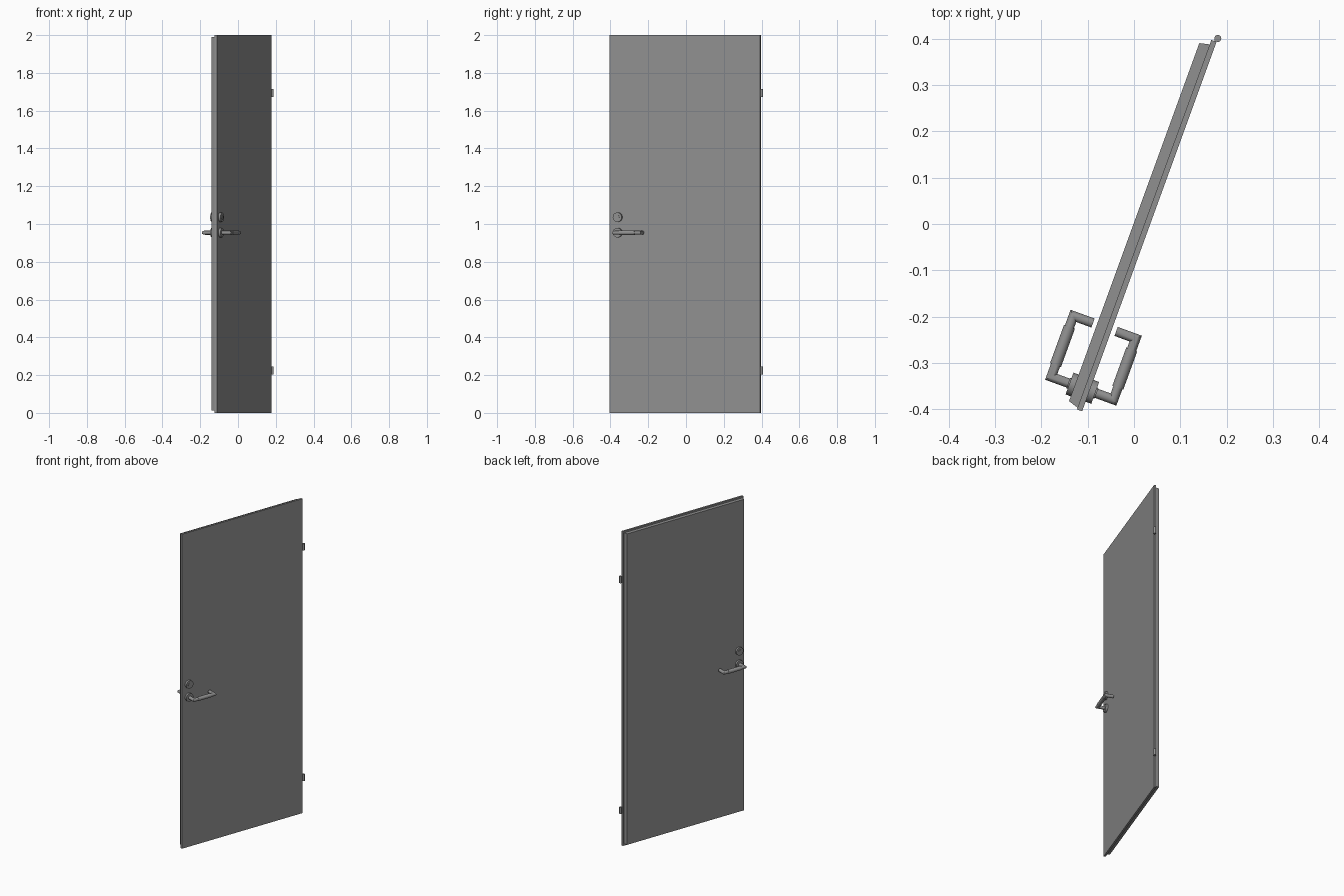
import bpy, bmesh, math
from mathutils import Matrix, Vector

if "Cube" in bpy.data.objects:
    bpy.data.objects.remove(bpy.data.objects["Cube"])

# Local frame: x = through the door thickness, y = along its width; whole door swung open 20 degrees
SWING = Matrix.Rotation(math.radians(-20), 4, 'Z')
MID = 0.0165          # middle of the door thickness
SPINDLE = -0.371      # handle axis along the width

grey = bpy.data.materials.new("mid_grey")
grey.diffuse_color = (0.28, 0.28, 0.28, 1)
grey.use_nodes = True
grey.node_tree.nodes["Principled BSDF"].inputs["Base Color"].default_value = grey.diffuse_color


def finish(name, bm, smooth=False, mirror=False):
    if mirror:  # same fitting on the other face of the door
        bm.transform(Matrix.Translation((2 * MID, 0, 0)) @ Matrix.Scale(-1, 4, (1, 0, 0)))
    bm.transform(SWING)
    bmesh.ops.recalc_face_normals(bm, faces=bm.faces)
    me = bpy.data.meshes.new(name)
    bm.to_mesh(me)
    bm.free()
    me.materials.append(grey)
    ob = bpy.data.objects.new(name, me)
    bpy.context.collection.objects.link(ob)
    if smooth:
        bpy.ops.object.select_all(action='DESELECT')
        ob.select_set(True)
        bpy.context.view_layer.objects.active = ob
        bpy.ops.object.shade_smooth_by_angle(angle=math.radians(35))


def prism(name, outline, z0, z1):
    bm = bmesh.new()
    face = bm.faces.new([bm.verts.new((x, y, z0)) for x, y in outline])
    top = bmesh.ops.extrude_face_region(bm, geom=[face])["geom"]
    bmesh.ops.translate(bm, vec=(0, 0, z1 - z0),
                        verts=[v for v in top if isinstance(v, bmesh.types.BMVert)])
    finish(name, bm)


def tube(bm, path, r, z, seg=20):
    """Round bar along a flat path, with mitred corners."""
    pts = [Vector(p) for p in path]
    rings = []
    for i, p in enumerate(pts):
        dirs = [(b - a).normalized() for a, b in zip(pts, pts[1:])][max(i - 1, 0):i + 1]
        sides = [Vector((-d.y, d.x)) for d in dirs]
        a, b = sides[0], sides[-1]
        m = (a + b) / (1 + a.dot(b))
        ring = []
        for k in range(seg):
            t = 2 * math.pi * k / seg
            q = p + m * r * math.cos(t)
            ring.append(bm.verts.new((q.x, q.y, z + r * math.sin(t))))
        rings.append(ring)
    for a, b in zip(rings, rings[1:]):
        for k in range(seg):
            j = (k + 1) % seg
            bm.faces.new((a[k], a[j], b[j], b[k]))
    bm.faces.new(rings[0])
    bm.faces.new(rings[-1])


# Door leaf: wide front skin and a smaller rebated core with slightly slanted edges
prism("front_leaf", [(0.021, -0.418), (0.033, -0.418), (0.033, 0.430), (0.021, 0.430)], 0, 2)
prism("back_leaf", [(-0.001, -0.407), (0.021, -0.414), (0.021, 0.420), (-0.001, 0.415)], 0.012, 1.99)

# Hinges: pin and small link plate
for label, z in (("lower", 0.225), ("upper", 1.693)):
    bm = bmesh.new()
    bmesh.ops.create_cone(bm, cap_ends=True, segments=20, radius1=0.0075, radius2=0.0075,
                          depth=0.042, matrix=Matrix.Translation((0.033, 0.438, z)))
    finish(label + "_hinge_pin", bm, smooth=True)
    prism(label + "_hinge_plate", [(0.028, 0.42), (0.033, 0.42), (0.033, 0.438), (0.028, 0.438)],
          z - 0.021, z + 0.021)

# Fittings on both faces
for side, flip in (("front", False), ("back", True)):
    # lever handle with a thicker grip
    bm = bmesh.new()
    tube(bm, [(0.03, SPINDLE), (0.088, SPINDLE), (0.088, -0.231), (0.043, -0.231)], 0.0103, 0.954)
    finish(side + "_handle", bm, True, flip)
    bm = bmesh.new()
    tube(bm, [(0.088, -0.344), (0.088, -0.256)], 0.0125, 0.954)
    finish(side + "_grip", bm, True, flip)
    # round roses, lock cylinder
    for part, z in (("handle_rose", 0.954), ("lock_rose", 1.036)):
        bm = bmesh.new()
        tube(bm, [(0.03, SPINDLE), (0.046, SPINDLE)], 0.025, z, 28)
        finish(side + "_" + part, bm, True, flip)
    bm = bmesh.new()
    tube(bm, [(0.04, SPINDLE), (0.049, SPINDLE)], 0.012, 1.036)
    finish(side + "_lock_cylinder", bm, True, flip)
